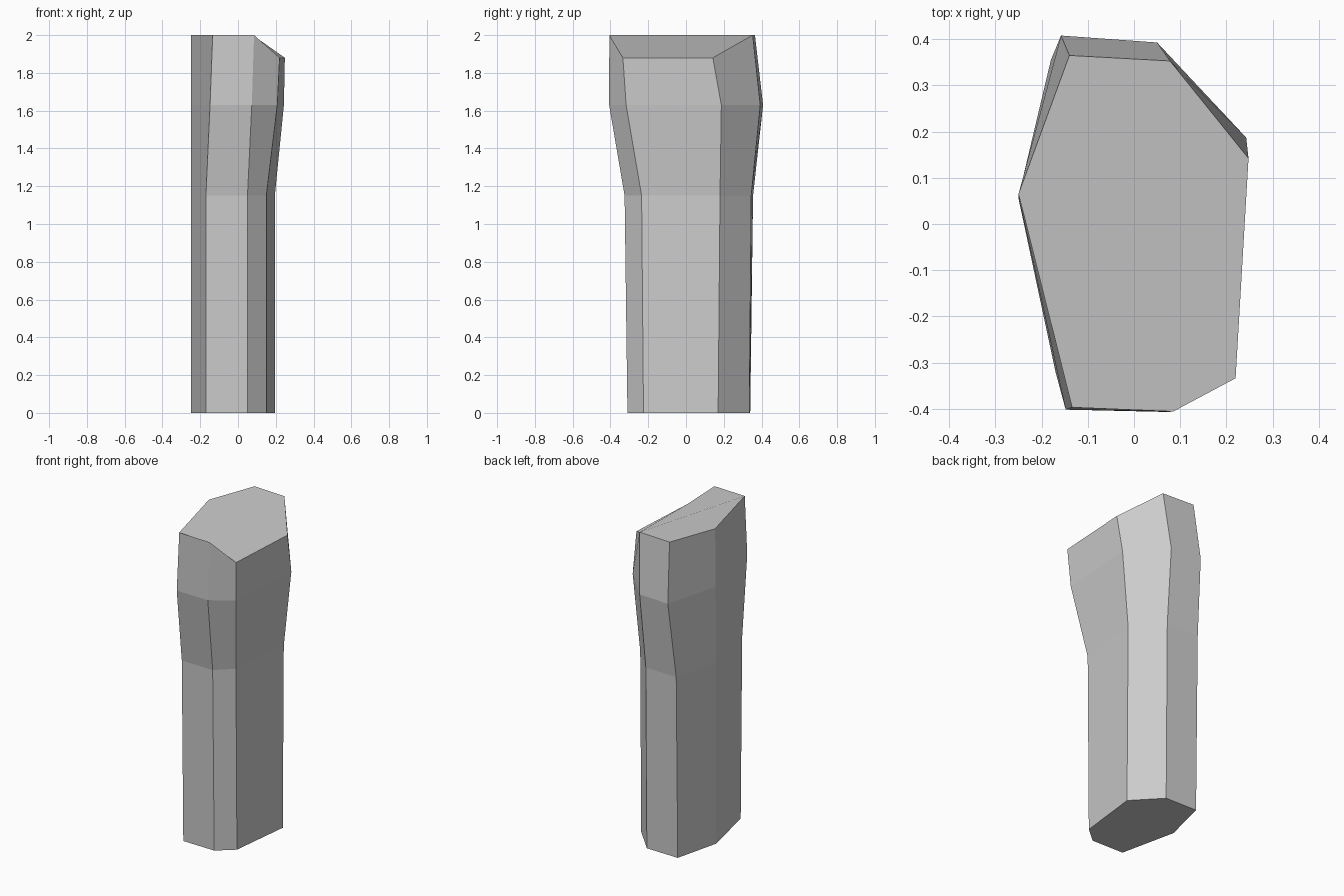
import bpy
from mathutils import Vector

if "Cube" in bpy.data.objects:
    bpy.data.objects.remove(bpy.data.objects["Cube"])

# Seven-sided rings, clockwise from above:
# left, back-left, back-right, right-back, right-front, front-right, front-left
rings = [
    (0.00, [(-.25, .055), (-.18, .34), (.04, .335), (.195, .17), (.15, -.225), (.05, -.31), (-.17, -.305)]),
    (1.15, [(-.25, .055), (-.18, .355), (.04, .345), (.195, .18), (.15, -.235), (.05, -.325), (-.17, -.32)]),
    (1.63, [(-.25, .06), (-.158, .408), (.05, .393), (.243, .187), (.208, -.317), (.073, -.407), (-.148, -.402)]),
    (2.00, [(-.25, .065), (-.14, .365), (.078, .353), (.248, .142), (.22, -.334), (.085, -.406), (-.134, -.397)]),
]
N = 7
verts = [Vector((x, y, z)) for z, ring in rings for x, y in ring]
top = 3 * N
for i in (3, 4):                       # chipped right corner of the top
    verts[top + i].z = 1.88

# Side walls and base
faces = [tuple(range(N))]
for r in range(3):
    for i in range(N):
        a, b = r * N + i, r * N + (i + 1) % N
        faces.append((b, a, a + N, b + N))

# Folded top cap
n_wall = len(faces)
for tri in ((2, 1, 0), (6, 2, 0), (4, 3, 2), (6, 4, 2), (6, 5, 4)):
    faces.append(tuple(top + i for i in tri))

mesh = bpy.data.meshes.new("stone_pillar")
mesh.from_pydata(verts, [], faces)
mesh.update()
obj = bpy.data.objects.new("stone_pillar", mesh)
bpy.context.collection.objects.link(obj)

# The cap is shaded as one facet, the walls stay flat
cap = [p for p in mesh.polygons if p.index >= n_wall]
normal = sum((p.normal * p.area for p in cap), Vector()).normalized()
for p in mesh.polygons:
    p.use_smooth = p.index >= n_wall
mesh.normals_split_custom_set(
    [normal if p.index >= n_wall else p.normal.copy() for p in mesh.polygons for _ in p.loop_indices])
